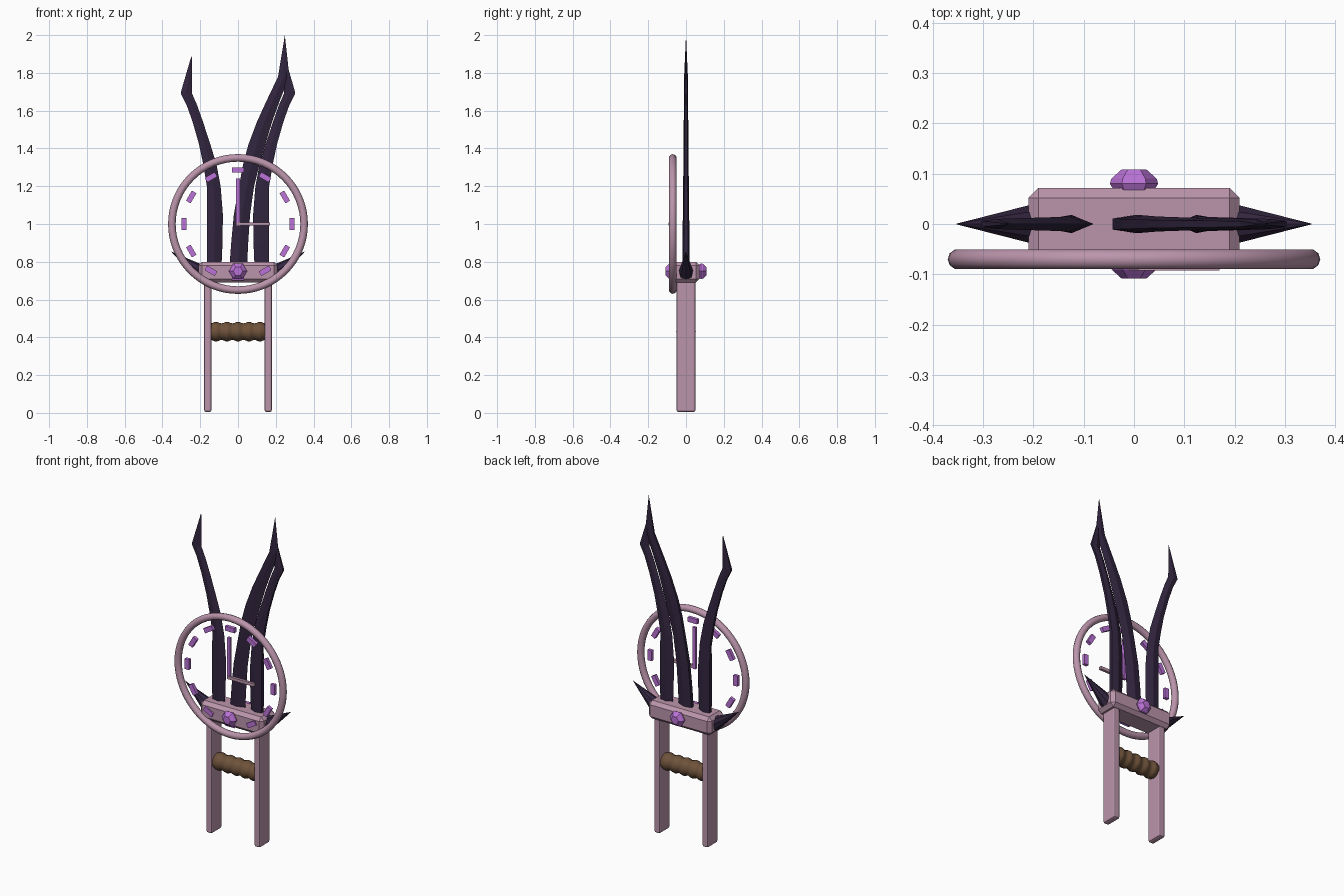
import bpy, bmesh, math
from mathutils import Vector, Matrix

if "Cube" in bpy.data.objects:
    bpy.data.objects.remove(bpy.data.objects["Cube"])


def material(name, rgb):
    m = bpy.data.materials.new(name)
    m.diffuse_color = (*rgb, 1)
    m.use_nodes = True
    m.node_tree.nodes["Principled BSDF"].inputs["Base Color"].default_value = m.diffuse_color
    return m


PINK = material("pink_metal", (0.50, 0.30, 0.41))
DARK = material("dark_blade", (0.032, 0.019, 0.05))
PURPLE = material("purple_gem", (0.50, 0.17, 0.68))
BROWN = material("brown_wrap", (0.155, 0.085, 0.043))


def finish(name, bm, mat, smooth=False):
    bmesh.ops.recalc_face_normals(bm, faces=bm.faces[:])
    me = bpy.data.meshes.new(name)
    bm.to_mesh(me)
    bm.free()
    me.materials.append(mat)
    ob = bpy.data.objects.new(name, me)
    bpy.context.collection.objects.link(ob)
    if smooth:
        for p in me.polygons:
            p.use_smooth = True
    return ob


def box(name, center, size, mat, bevel=0, segments=1, turn=0):
    bm = bmesh.new()
    bmesh.ops.create_cube(bm, size=1, matrix=Matrix.Translation(center)
                          @ Matrix.Rotation(turn, 4, 'Y') @ Matrix.Diagonal((*size, 1)))
    if bevel:
        bmesh.ops.bevel(bm, geom=bm.edges[:], offset=bevel, segments=segments,
                        profile=0.5, affect='EDGES')
    return finish(name, bm, mat)


def loft(name, rings, mat, smooth=False):
    # skin equal-length rings of points and cap both ends
    bm = bmesh.new()
    rows = [[bm.verts.new(p) for p in r] for r in rings]
    n = len(rows[0])
    for a, b in zip(rows, rows[1:]):
        for i in range(n):
            j = (i + 1) % n
            bm.faces.new((a[i], a[j], b[j], b[i]))
    bm.faces.new(rows[0])
    bm.faces.new(rows[-1])
    bmesh.ops.remove_doubles(bm, verts=bm.verts[:], dist=0.0004)
    return finish(name, bm, mat, smooth)


def blade(name, stations, side):
    # each station: z, blunt back x, sharp edge x, half thickness
    rings = []
    for z, xo, xi, h in stations:
        xm = (xo + xi) / 2
        rings.append([(side * x, y, z) for x, y in
                      ((xo, -0.6 * h), (xm, -h), (xi, 0), (xm, h), (xo, 0.6 * h))])
    return loft(name, rings, DARK)


# guard and twin rails
box("guard", (0, 0, 0.745), (0.42, 0.144, 0.11), PINK, 0.02)
for s, n in ((-1, "left"), (1, "right")):
    box(n + "_rail", (s * 0.16, 0, 0.355), (0.038, 0.10, 0.70), PINK, 0.01, 2)

# wrapped grip, lathed around x
grip = []
for k in range(41):
    x = -0.145 + 0.29 * k / 40
    r = 0.048 + 0.004 * math.cos(2 * math.pi * 5 * x / 0.29)
    grip.append([(x, r * math.cos(a * math.pi / 8), 0.43 + r * math.sin(a * math.pi / 8))
                 for a in range(16)])
loft("grip", grip, BROWN, True)

# outer blades (mirrored pair) and the taller middle blade
outer = [(0.76, -0.163, -0.088, 0.018), (0.90, -0.165, -0.082, 0.018),
         (1.05, -0.165, -0.080, 0.017), (1.20, -0.165, -0.092, 0.015),
         (1.32, -0.185, -0.115, 0.014), (1.42, -0.206, -0.146, 0.013),
         (1.54, -0.240, -0.185, 0.012), (1.63, -0.272, -0.217, 0.011),
         (1.69, -0.303, -0.243, 0.010), (1.70, -0.302, -0.243, 0.010),
         (1.895, -0.245, -0.245, 0)]
blade("left_blade", outer, 1)
blade("right_blade", outer, -1)
middle = [(0.76, -0.046, 0.047, 0.018), (0.90, -0.036, 0.054, 0.018),
          (1.05, -0.022, 0.064, 0.017), (1.20, 0.005, 0.085, 0.015),
          (1.32, 0.028, 0.115, 0.014), (1.42, 0.055, 0.145, 0.013),
          (1.54, 0.100, 0.180, 0.012), (1.65, 0.150, 0.220, 0.011),
          (1.78, 0.212, 0.272, 0.010), (2.0, 0.248, 0.248, 0)]
blade("middle_blade", middle, 1)

# upswept spikes at the guard ends
for s, n in ((-1, "left"), (1, "right")):
    base, tip = Vector((s * 0.19, 0, 0.74)), Vector((s * 0.355, 0, 0.855))
    d = tip - base
    bm = bmesh.new()
    bmesh.ops.create_cone(bm, cap_ends=True, segments=8, radius1=0.042, radius2=0,
                          depth=d.length, matrix=Matrix.Translation((base + tip) / 2)
                          @ d.to_track_quat('Z', 'Y').to_matrix().to_4x4())
    finish(n + "_spike", bm, DARK)

# cut gems on both faces of the guard
for s, n in ((-1, "front"), (1, "back")):
    loft(n + "_gem", [[(r * math.cos(a * math.pi / 3), s * y, 0.75 + r * math.sin(a * math.pi / 3))
                       for a in range(6)]
                      for y, r in ((0.06, 0.036), (0.08, 0.048), (0.09, 0.045), (0.108, 0.025))],
         PURPLE)

# dial ring
CY, CZ = -0.07, 1.0
bm = bmesh.new()
N, M = 64, 10
vs = [[bm.verts.new(((0.35 + 0.02 * math.cos(b)) * math.cos(a), CY + 0.02 * math.sin(b),
                     CZ + (0.35 + 0.02 * math.cos(b)) * math.sin(a)))
       for b in (2 * math.pi * j / M for j in range(M))]
      for a in (2 * math.pi * i / N for i in range(N))]
for i in range(N):
    for j in range(M):
        bm.faces.new((vs[i][j], vs[i][(j + 1) % M],
                      vs[(i + 1) % N][(j + 1) % M], vs[(i + 1) % N][j]))
finish("dial_ring", bm, PINK, True)

# hour markers and hands
for k in range(12):
    a = k * math.pi / 6
    box(f"hour_marker_{k}", (0.286 * math.sin(a), CY, CZ + 0.286 * math.cos(a)),
        (0.062, 0.02, 0.028), PURPLE, turn=a)
box("long_hand", (0, -0.082, 1.115), (0.02, 0.016, 0.25), PURPLE)
box("short_hand", (0.08, -0.084, 1.0), (0.18, 0.016, 0.018), PINK)
